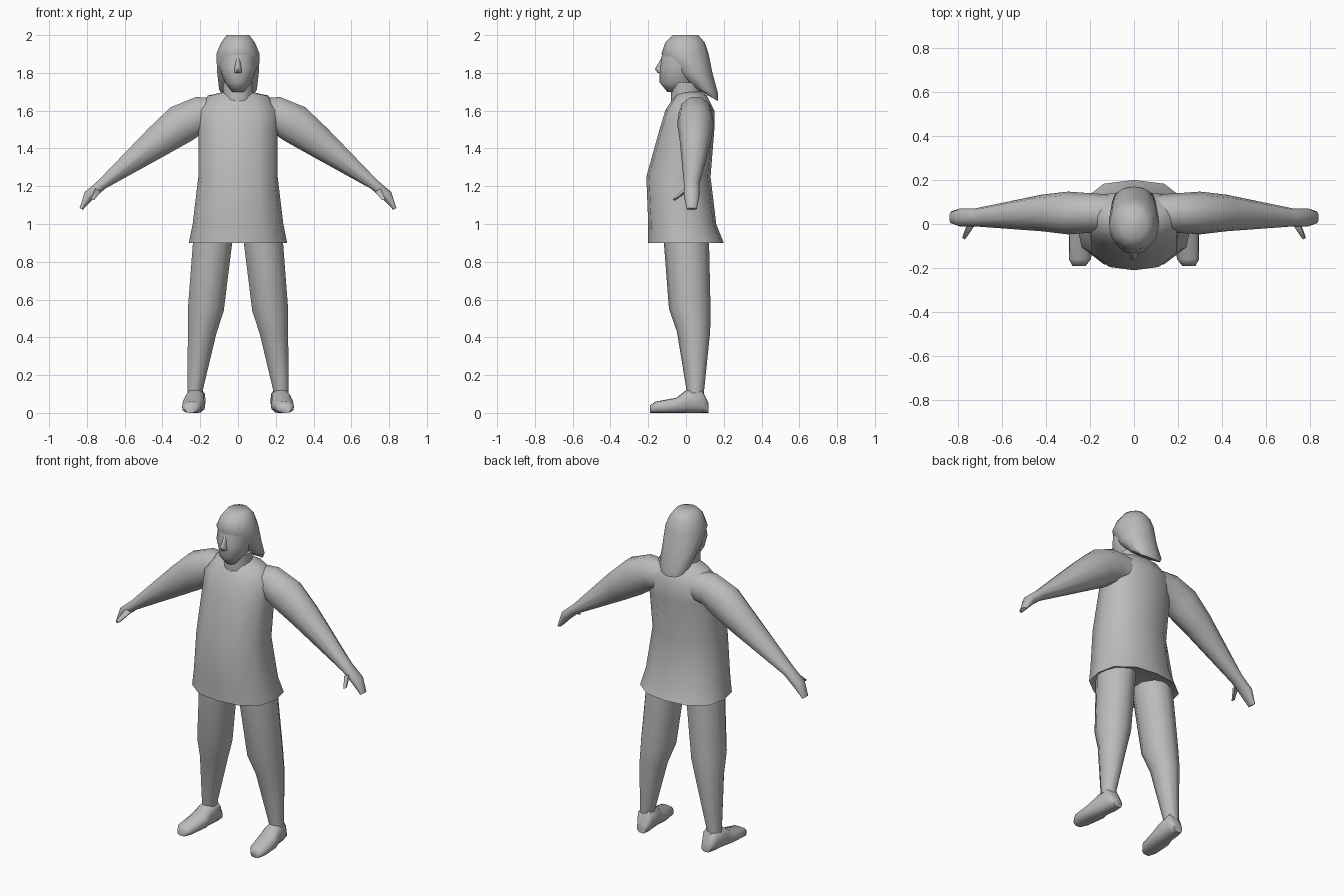
import bpy, bmesh, math
from mathutils import Vector

cube = bpy.data.objects.get("Cube")
if cube:
    bpy.data.objects.remove(cube, do_unlink=True)

grey = bpy.data.materials.new("plain grey")
grey.use_nodes = True
grey.diffuse_color = (0.5, 0.5, 0.5, 1)
grey.node_tree.nodes["Principled BSDF"].inputs["Base Color"].default_value = grey.diffuse_color


def ring(center, across, along, sides=12, power=2):
    """Rounded loop of points; a higher power makes it boxier."""
    points = []
    for i in range(sides):
        turn = math.tau * i / sides
        c, s = math.cos(turn), math.sin(turn)
        reach = (abs(c) ** power + abs(s) ** power) ** (-1 / power)
        points.append(center + (across * c + along * s) * reach)
    return points


def level(z, front, back, half, slope=0, power=2):
    """Horizontal loop between a front and a back, optionally sloping in y."""
    center = Vector((0, (front + back) / 2, z))
    along = Vector((0, (back - front) / 2, slope))
    return ring(center, Vector((half, 0, 0)), along, power=power)


def loft(name, rings, side=1):
    """Skin a list of loops, cap both ends and smooth the result."""
    bm = bmesh.new()
    loops = [[bm.verts.new((p.x * side, p.y, p.z)) for p in points] for points in rings]
    count = len(loops[0])
    for lower, upper in zip(loops, loops[1:]):
        for i in range(count):
            j = (i + 1) % count
            bm.faces.new((lower[i], lower[j], upper[j], upper[i]))
    bm.faces.new(loops[0])
    bm.faces.new(loops[-1])
    bmesh.ops.recalc_face_normals(bm, faces=bm.faces)
    mesh = bpy.data.meshes.new(name)
    bm.to_mesh(mesh)
    bm.free()
    mesh.materials.append(grey)
    obj = bpy.data.objects.new(name, mesh)
    bpy.context.collection.objects.link(obj)
    bpy.ops.object.select_all(action="DESELECT")
    obj.select_set(True)
    bpy.context.view_layer.objects.active = obj
    bpy.ops.object.shade_smooth_by_angle(angle=math.radians(60))


def limb(name, joints, side, depth_of, sides=10):
    """Tube through (x, y, z, radius) joints, each loop square to the path."""
    rings = []
    for i, (x, y, z, radius) in enumerate(joints):
        before, after = joints[max(i - 1, 0)], joints[min(i + 1, len(joints) - 1)]
        run, rise = after[0] - before[0], after[2] - before[2]
        thick = Vector((-rise, 0, run)).normalized() * radius
        rings.append(ring(Vector((x, y, z)), Vector((0, depth_of(radius), 0)), thick, sides))
    loft(name, rings, side)


# Tunic: flared hem, belly, chest and shoulders, with a recessed underside
hem = level(z=0.9, front=-0.2, back=0.2, half=0.26, power=2.5)
middle = Vector((0, 0, 1))
underside = [point.lerp(middle, 0.3) for point in hem]
loft("tunic", [
    underside,
    hem,
    level(z=1, front=-0.2, back=0.16, half=0.24, power=2.5),
    level(z=1.25, front=-0.21, back=0.13, half=0.21, power=2.5),
    level(z=1.5, front=-0.14, back=0.15, half=0.21, power=2.5),
    level(z=1.6, front=-0.11, back=0.15, half=0.21, power=2.5),
    level(z=1.68, front=-0.06, back=0.11, half=0.16),
    level(z=1.7, front=-0.04, back=0.08, half=0.07),
])

# Neck
loft("neck", [level(z, front=-0.08, back=0.08, half=0.08) for z in (1.6, 1.75)])

# Head, from chin to brow
loft("head", [
    level(z=1.7, front=-0.1, back=0.04, half=0.04),
    level(z=1.75, front=-0.14, back=0.06, half=0.07),
    level(z=1.83, front=-0.14, back=0.08, half=0.1),
    level(z=1.93, front=-0.12, back=0.07, half=0.09),
])

# Nose
loft("nose", [
    level(z=1.8, front=-0.15, back=-0.1, half=0.02),
    level(z=1.82, front=-0.165, back=-0.1, half=0.02),
    level(z=1.88, front=-0.13, back=-0.1, half=0.01),
])

# Hair: flap behind the neck rising over the brow to a flat crown
loft("hair", [
    level(z=1.67, front=0.1, back=0.17, half=0.07, slope=-0.02),
    level(z=1.71, front=0.03, back=0.17, half=0.1, slope=-0.02),
    level(z=1.8, front=-0.06, back=0.14, half=0.11),
    level(z=1.9, front=-0.13, back=0.12, half=0.115),
    level(z=1.96, front=-0.11, back=0.1, half=0.09),
    level(z=2, front=-0.07, back=0.065, half=0.06),
])

# Joints of one side: x, y, z, radius
arm = [
    (0.1, 0.05, 1.58, 0.09),   # inside the chest
    (0.2, 0.05, 1.58, 0.1),    # shoulder
    (0.3, 0.05, 1.53, 0.11),   # armpit
    (0.42, 0.05, 1.44, 0.09),  # upper arm
    (0.72, 0.03, 1.21, 0.03),  # wrist
    (0.79, 0.03, 1.15, 0.03),  # palm
    (0.83, 0.03, 1.08, 0.01),  # fingertips
]
thumb = [(0.74, 0, 1.18, 0.02), (0.77, -0.06, 1.13, 0.01)]
leg = [
    (0.13, 0, 0.95, 0.11),     # hip
    (0.17, 0.02, 0.55, 0.1),   # knee
    (0.19, 0.04, 0.43, 0.08),  # calf
    (0.23, 0.05, 0.1, 0.04),   # ankle
]


def foot_loop(y, half, height):
    """Upright loop resting on the ground; the toes turn outward."""
    center = Vector((0.23 - y / 10, y, height / 2))
    return ring(center, Vector((half, 0, 0)), Vector((0, 0, height / 2)), power=3)


foot = [
    foot_loop(y=0.12, half=0.03, height=0.05),
    foot_loop(y=0.08, half=0.05, height=0.13),
    foot_loop(y=0, half=0.05, height=0.12),
    foot_loop(y=-0.05, half=0.06, height=0.08),
    foot_loop(y=-0.16, half=0.05, height=0.06),
    foot_loop(y=-0.19, half=0.03, height=0.04),
]

# Limbs, mirrored left and right
for word, side in (("left", 1), ("right", -1)):
    limb(word + "_arm", arm, side, lambda radius: 0.02 + radius * 0.7)
    limb(word + "_thumb", thumb, side, lambda radius: radius, sides=6)
    limb(word + "_leg", leg, side, lambda radius: radius * 1.1)
    loft(word + "_foot", foot, side)
